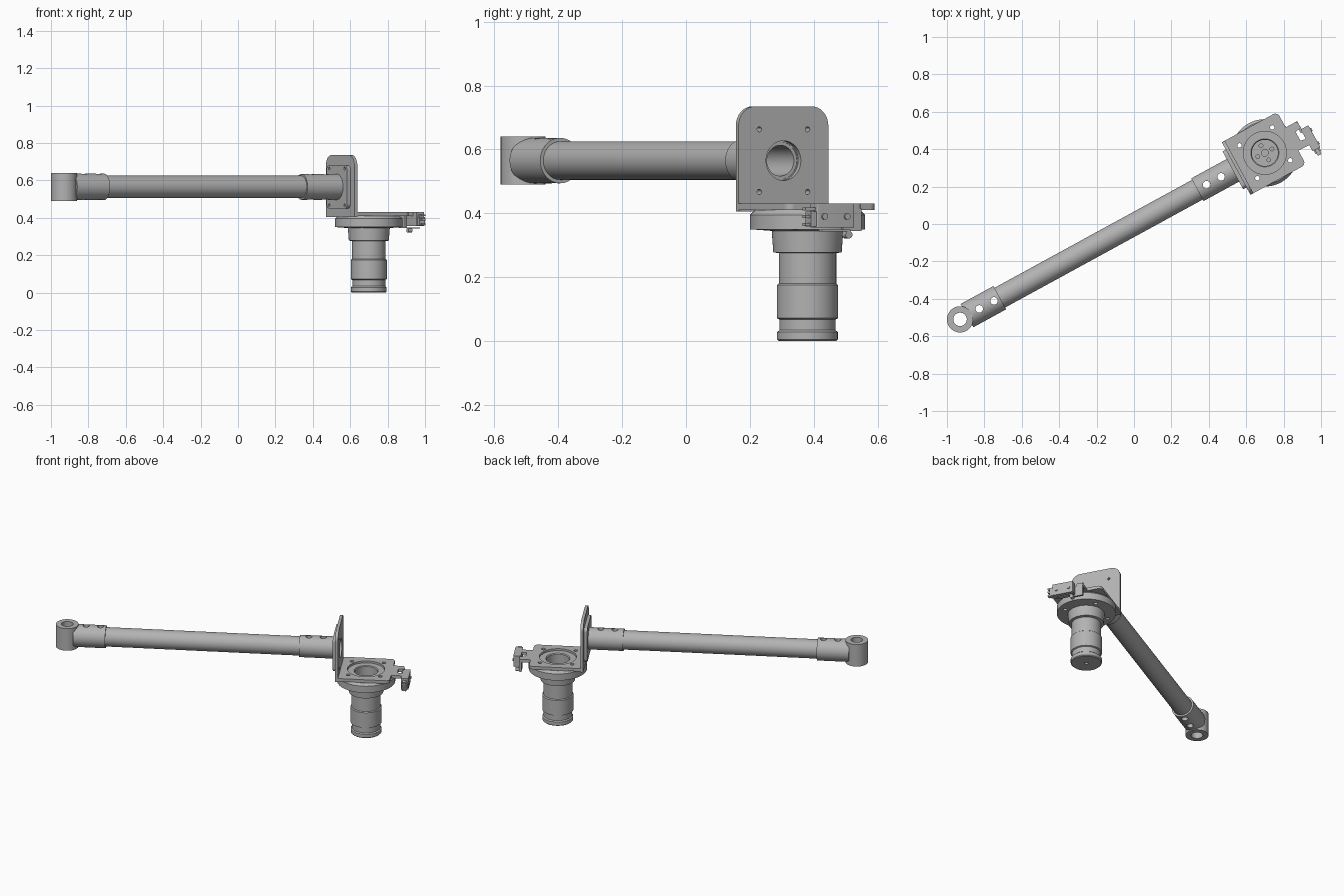
import bpy, bmesh, math
from mathutils import Matrix, Vector

if "Cube" in bpy.data.objects:
    bpy.data.objects.remove(bpy.data.objects["Cube"])

# Local frame: u along the arm from the pivot, v across it, z up
FRAME = Matrix.Translation((-0.93, -0.51, 0)) @ Matrix.Rotation(math.radians(28.65), 4, 'Z')
ARM_Z, MOTOR_U = 0.565, 1.857
ALONG = Matrix.Rotation(math.pi / 2, 4, 'Y')          # turns z into u

grey = bpy.data.materials.new("machined_grey")
grey.diffuse_color = (0.45, 0.45, 0.45, 1)
grey.use_nodes = True
grey.node_tree.nodes["Principled BSDF"].inputs["Base Color"].default_value = grey.diffuse_color


def finish(name, bm, local=Matrix()):
    bmesh.ops.recalc_face_normals(bm, faces=bm.faces)
    bm.transform(FRAME @ local)
    me = bpy.data.meshes.new(name)
    bm.to_mesh(me)
    bm.free()
    me.materials.append(grey)
    ob = bpy.data.objects.new(name, me)
    bpy.context.collection.objects.link(ob)
    return ob


def revolve(name, profile, local=Matrix(), closed=False, n=64):
    """Spin (radius, height) points round z; radius 0 closes an end."""
    bm = bmesh.new()
    rings = []
    for r, h in profile:
        if r == 0:
            rings.append([bm.verts.new((0, 0, h))] * n)
        else:
            rings.append([bm.verts.new((r * math.cos(2 * math.pi * i / n),
                                        r * math.sin(2 * math.pi * i / n), h)) for i in range(n)])
    pairs = list(zip(rings, rings[1:])) + ([(rings[-1], rings[0])] if closed else [])
    for a, b in pairs:
        for i in range(n):
            j = (i + 1) % n
            bm.faces.new(list(dict.fromkeys((a[i], a[j], b[j], b[i]))))
    return finish(name, bm, local)


def pipe(name, r_out, r_in, a, b, local):
    return revolve(name, [(r_out, a), (r_out, b), (r_in, b), (r_in, a)], local, True)


def rod(name, r, a, b, local, n=32):
    return revolve(name, [(0, a), (r, a), (r, b), (0, b)], local, n=n)


def slab(name, corners, a, b, local=Matrix()):
    """Extrude an outline of (x, y, corner radius) from height a to b."""
    pts, n = [], len(corners)
    for i, (x, y, r) in enumerate(corners):
        p = Vector((x, y))
        d0 = (Vector(corners[i - 1][:2]) - p).normalized()
        d1 = (Vector(corners[(i + 1) % n][:2]) - p).normalized()
        if r == 0:
            pts.append(p)
            continue
        half = d0.angle(d1) / 2
        t, w = r / math.tan(half), math.sin(half)
        for k in range(9):
            s = k / 8
            c = ((1 - s) ** 2, 2 * s * (1 - s) * w, s * s)
            pts.append(((p + d0 * t) * c[0] + p * c[1] + (p + d1 * t) * c[2]) / sum(c))
    bm = bmesh.new()
    face = bm.faces.new([bm.verts.new((p.x, p.y, a)) for p in pts])
    # keep the first face as the closed bottom
    top = bmesh.ops.extrude_face_region(bm, geom=[face], use_keep_orig=True)
    bmesh.ops.translate(bm, vec=(0, 0, b - a),
                        verts=[e for e in top['geom'] if isinstance(e, bmesh.types.BMVert)])
    return finish(name, bm, local)


def rect(x0, x1, y0, y1, r=0):
    return [(x0, y0, r), (x1, y0, r), (x1, y1, r), (x0, y1, r)]


def cut(ob, cutters):
    for c in cutters:
        m = ob.modifiers.new("hole", 'BOOLEAN')
        m.operation, m.solver, m.object = 'DIFFERENCE', 'EXACT', c
        bpy.context.view_layer.objects.active = ob
        bpy.ops.object.modifier_apply(modifier=m.name)
        bpy.data.objects.remove(c)


def at(u, v, z=0):
    return Matrix.Translation((u, v, z))


def drill(points, r, a, b):
    return [rod("cutter", r, a, b, at(u, v), 24) for u, v in points]


arm = at(0, 0, ARM_Z) @ ALONG

# Pivot eye and the socket behind it
pipe("pivot_eye", 0.07, 0.036, 0.49, 0.64, at(0, 0))
pivot_socket = revolve("pivot_socket", [(0, 0.042), (0.071, 0.042), (0.071, 0.242),
                                        (0.059, 0.242), (0.059, 0.085), (0, 0.085)], arm)
cut(pivot_socket, [rod("cutter", 0.06, 0.4, 0.7, at(0, 0))]
    + drill([(0.117, 0), (0.207, 0)], 0.02, 0.4, 0.7))

# Long hollow arm tube
tube = pipe("arm_tube", 0.06, 0.048, 0.086, 1.68, arm)
cut(tube, drill([(0.117, 0), (0.207, 0), (1.502, 0), (1.59, 0)], 0.02, 0.4, 0.7))

# Socket at the bracket with its square flange
socket = pipe("bracket_socket", 0.069, 0.059, 1.446, 1.68, arm)
cut(socket, drill([(1.502, 0), (1.59, 0)], 0.02, 0.4, 0.7))

# In the arm frame, x is downwards and y is across
bolt_pts = [(sx * 0.098, sy * 0.086) for sx in (-1, 1) for sy in (-1, 1)]


def arm_drill(r):
    return [rod("cutter", r, 1.6, 1.75, arm @ at(x, y), 24) for x, y in bolt_pts]


flange = slab("socket_flange", rect(-0.115, 0.115, -0.115, 0.115, 0.025), 1.662, 1.682, arm)
cut(flange, [rod("cutter", 0.0585, 1.6, 1.75, arm, 64)] + arm_drill(0.008))

# Upright half of the bracket
upright = slab("bracket_upright", [(-0.17, -0.16, 0.06), (0.16, -0.16, 0),
                                   (0.16, 0.16, 0), (-0.17, 0.16, 0.06)], 1.682, 1.70, arm)
cut(upright, [rod("cutter", 0.062, 1.6, 1.75, arm, 64)] + arm_drill(0.008))

# Flat half of the bracket with its hooked tongue
shelf = slab("bracket_shelf", [(1.69, -0.16, 0), (2.02, -0.16, 0.025), (2.02, -0.075, 0.005),
                               (2.09, -0.078, 0.008), (2.09, -0.04, 0.008), (2.055, -0.035, 0.006),
                               (2.055, 0.02, 0.006), (2.09, 0.025, 0.008), (2.09, 0.066, 0.012),
                               (2.02, 0.066, 0.005), (2.02, 0.16, 0.025), (1.69, 0.16, 0)],
             0.41, 0.43)
motor_bolts = [(MOTOR_U + a * 0.1, b * 0.1) for a in (-1, 1) for b in (-1, 1)]
cut(shelf, [rod("cutter", 0.115, 0.3, 0.5, at(MOTOR_U, 0), 64)] + drill(motor_bolts, 0.012, 0.3, 0.5))
slab("bracket_bend", rect(1.682, 1.70, -0.16, 0.16), 0.405, 0.43)

# Motor: stepped body, wide flange and recessed hub
motor = revolve("motor_body", [
    (0, 0), (0.09, 0), (0.095, 0.005), (0.095, 0.028), (0.088, 0.034), (0.088, 0.068),
    (0.096, 0.072), (0.096, 0.175), (0.09, 0.18), (0.09, 0.275), (0.107, 0.278), (0.112, 0.345),
    (0.18, 0.35), (0.18, 0.395), (0.165, 0.41), (0.113, 0.41), (0.113, 0.418), (0.075, 0.418),
    (0.07, 0.413), (0.07, 0.35), (0, 0.35)], at(MOTOR_U, 0))
hub = [(MOTOR_U + 0.043 * math.cos(math.pi / 2 * i), 0.043 * math.sin(math.pi / 2 * i)) for i in range(4)]
cut(motor, drill(motor_bolts, 0.012, 0.3, 0.5) + drill(hub, 0.01, 0.32, 0.4)
    + drill([(MOTOR_U, 0)], 0.018, 0.31, 0.4)
    + [rod("cutter", 0.012, -0.02, 0.012, at(MOTOR_U, 0), 24)])

# Limit switch hung on the tongue: tab, body, terminals and roller lever
slab("switch_tab", rect(2.076, 2.09, 0.0, 0.066), 0.345, 0.415)
body = slab("switch_body", rect(2.085, 2.132, -0.115, 0.018, 0.004), 0.355, 0.43)
for v in (-0.09, -0.01):
    rod("switch_screw", 0.01, 2.13, 2.138, at(0, v, 0.39) @ ALONG, 20)
for z in (0.365, 0.39, 0.413):
    slab("switch_terminal", rect(2.098, 2.12, -0.15, -0.113), z - 0.005, z + 0.005)
slab("switch_terminal_base", rect(2.092, 2.126, -0.135, -0.113), 0.358, 0.405)
slab("switch_lever", rect(2.096, 2.118, -0.09, 0.01), 0.343, 0.349)
rod("switch_roller", 0.012, 2.095, 2.119, at(0, 0.005, 0.333) @ ALONG, 24)

# Smooth the round parts, keep edges sharp
bpy.ops.object.select_all(action='DESELECT')
for ob in bpy.data.objects:
    ob.select_set(True)
bpy.context.view_layer.objects.active = body
bpy.ops.object.shade_smooth_by_angle(angle=math.radians(30))
